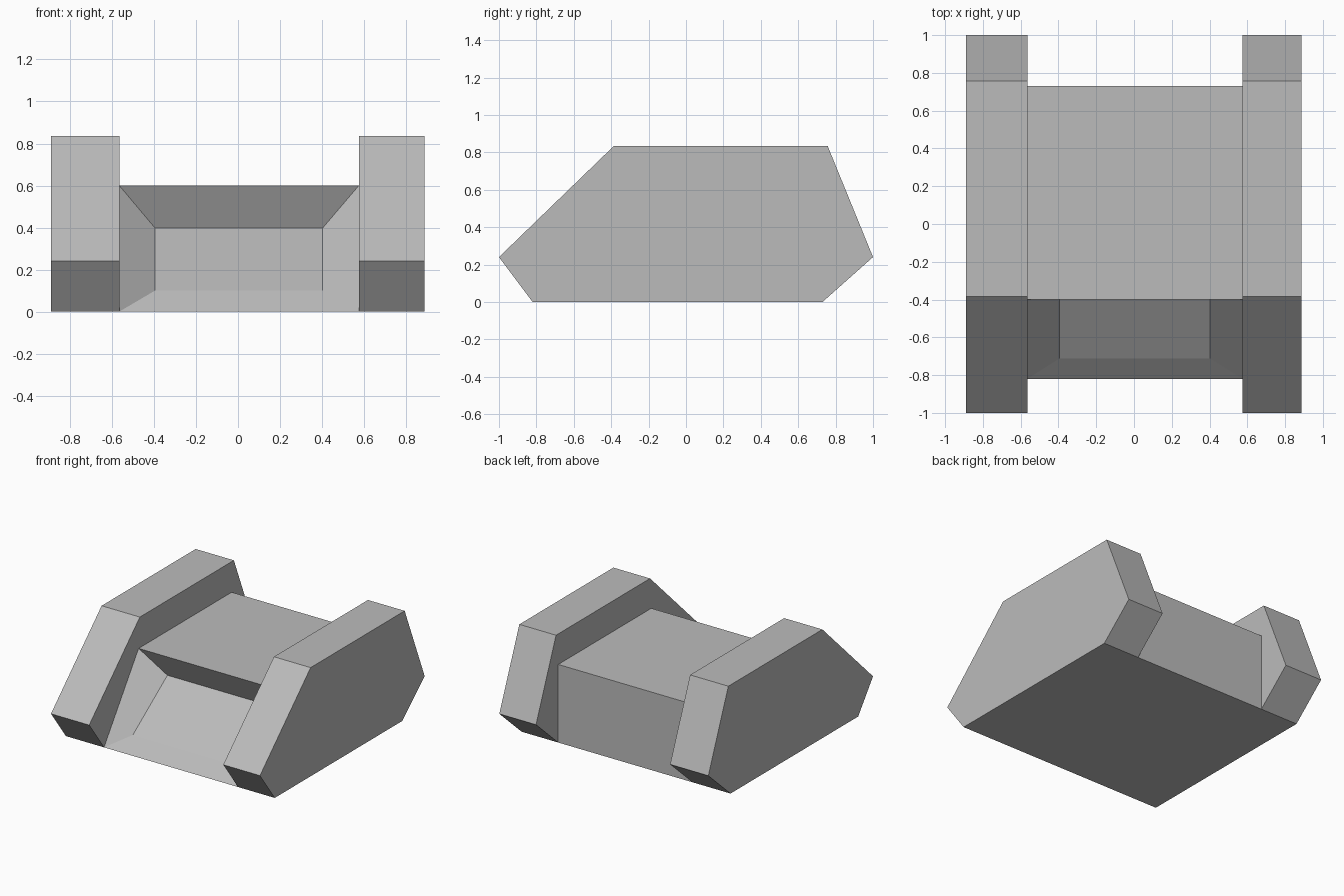
import bpy
import bmesh

cube = bpy.data.objects.get("Cube")
if cube:
    bpy.data.objects.remove(cube, do_unlink=True)

GREY = (0.5, 0.5, 0.5, 1)
mat = bpy.data.materials.new("plain grey")
mat.use_nodes = True
mat.diffuse_color = GREY
mat.node_tree.nodes["Principled BSDF"].inputs["Base Color"].default_value = GREY


def extrude_profile(name, profile, x0, x1):
    """Sweep a (y, z) outline from x0 to x1 into a closed solid."""
    bm = bmesh.new()
    rings = [[bm.verts.new((x, y, z)) for y, z in profile] for x in (x0, x1)]
    for ring in rings:
        bm.faces.new(ring)
    n = len(profile)
    for i in range(n):
        j = (i + 1) % n
        bm.faces.new((rings[0][i], rings[0][j], rings[1][j], rings[1][i]))
    bmesh.ops.recalc_face_normals(bm, faces=bm.faces)
    return finish(name, bm)


def finish(name, bm):
    mesh = bpy.data.meshes.new(name)
    bm.to_mesh(mesh)
    bm.free()
    mesh.materials.append(mat)
    obj = bpy.data.objects.new(name, mesh)
    bpy.context.collection.objects.link(obj)
    return obj


# Side pods: six-sided outline
pod = [(-1, 0.24), (-0.385, 0.835), (0.757, 0.835), (1, 0.24), (0.73, 0), (-0.82, 0)]
extrude_profile("right_side_pod", pod, -0.89, -0.565)
extrude_profile("left_side_pod", pod, 0.575, 0.887)

# Centre body: sloped front with an inset recess
body = extrude_profile("centre_body", [(-0.82, 0), (-0.4, 0.6), (0.73, 0.6), (0.73, 0)],
                       -0.565, 0.575)
bm = bmesh.new()
bm.from_mesh(body.data)
front = min(bm.faces, key=lambda f: f.calc_center_median().y)
bmesh.ops.inset_region(bm, faces=[front], thickness=0.1)
for v in front.verts:
    top = v.co.z > 0.3
    v.co = (0.403 if v.co.x > 0 else -0.395,
            -0.293 if top else -0.712,
            0.398 if top else 0.1)
bm.to_mesh(body.data)
bm.free()
